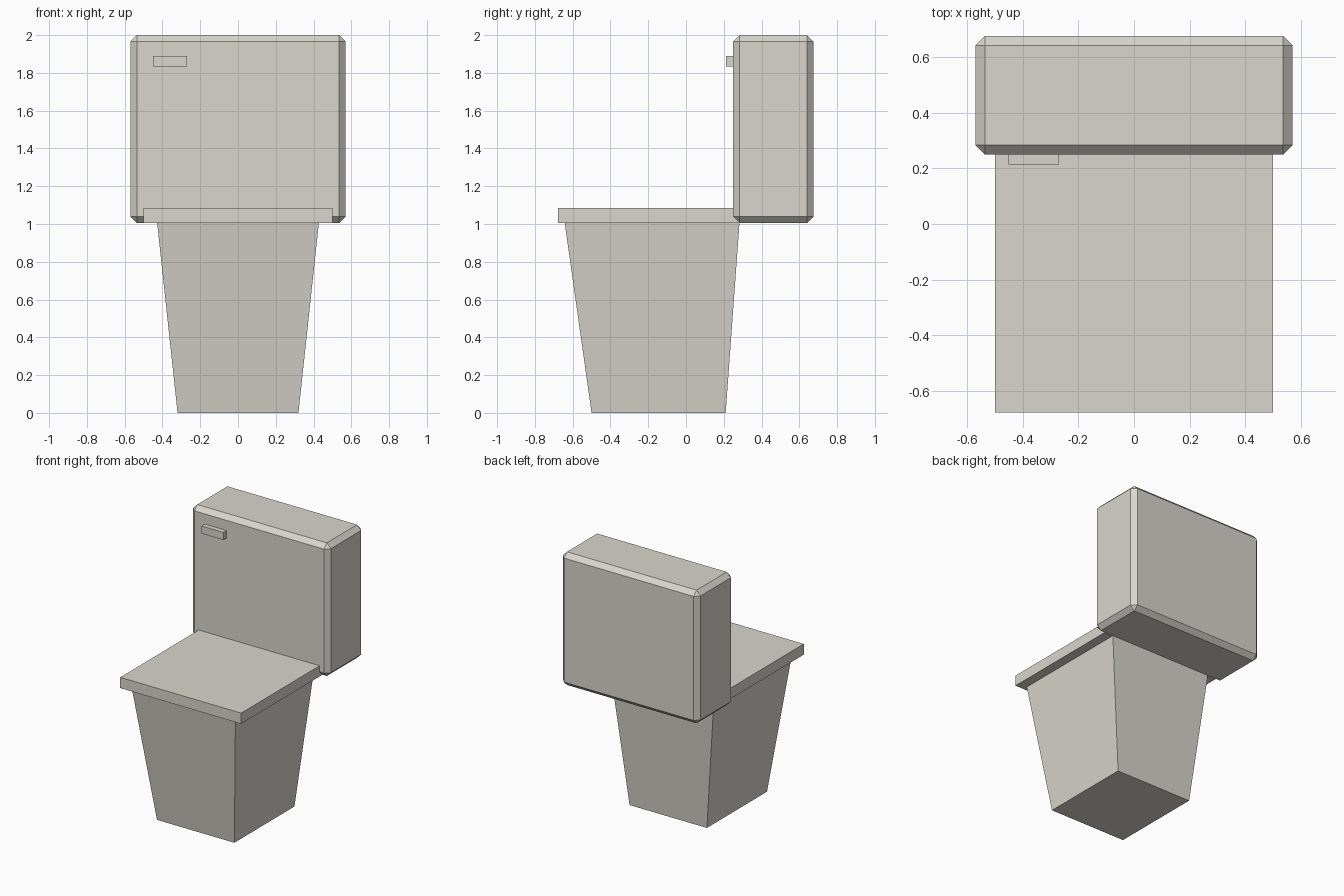
import bpy

if "Cube" in bpy.data.objects:
    bpy.data.objects.remove(bpy.data.objects["Cube"])

# One warm off-white ceramic colour
ceramic = bpy.data.materials.new("warm_white_ceramic")
ceramic.diffuse_color = (0.69, 0.67, 0.61, 1.0)
ceramic.use_nodes = True
ceramic.node_tree.nodes["Principled BSDF"].inputs["Base Color"].default_value = ceramic.diffuse_color


def frustum(name, bottom, top, z0, z1, bevel=0.0):
    """Box between two rectangles given as (x0, x1, y0, y1)."""
    verts = []
    for (x0, x1, y0, y1), z in ((bottom, z0), (top, z1)):
        verts += [(x0, y0, z), (x1, y0, z), (x1, y1, z), (x0, y1, z)]
    faces = [(3, 2, 1, 0), (4, 5, 6, 7)]
    faces += [(i, (i + 1) % 4, (i + 1) % 4 + 4, i + 4) for i in range(4)]
    mesh = bpy.data.meshes.new(name)
    mesh.from_pydata(verts, [], faces)
    mesh.materials.append(ceramic)
    obj = bpy.data.objects.new(name, mesh)
    bpy.context.collection.objects.link(obj)
    if bevel:
        mod = obj.modifiers.new("chamfer", 'BEVEL')
        mod.width = bevel
        mod.segments = 1
    return obj


def box(name, rect, z0, z1, bevel=0.0):
    return frustum(name, rect, rect, z0, z1, bevel)


# Tapered bowl standing on the floor
frustum("bowl", (-0.32, 0.32, -0.50, 0.21), (-0.428, 0.428, -0.642, 0.283), 0.0, 1.005)
# Flat lid, its back edge running into the tank
box("seat_lid", (-0.50, 0.50, -0.677, 0.28), 1.005, 1.085)
# Chamfered water tank
box("tank", (-0.57, 0.57, 0.25, 0.675), 1.005, 2.0, bevel=0.034)
# Flush handle on the tank front
box("flush_handle", (-0.45, -0.27, 0.213, 0.26), 1.833, 1.89)
